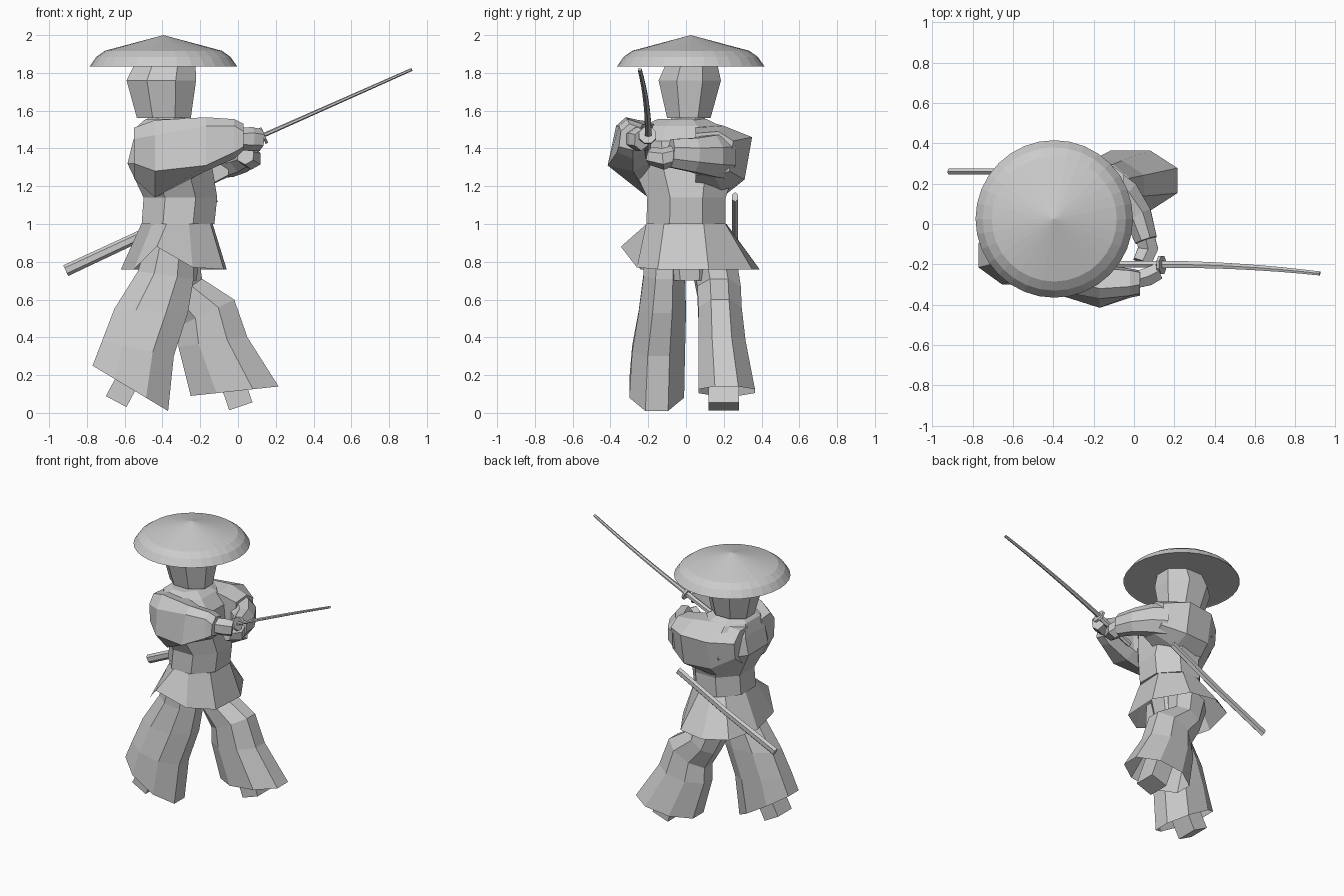
import bpy, bmesh, math
from mathutils import Vector

mat = bpy.data.materials.new("light grey")
mat.diffuse_color = (0.6, 0.6, 0.6, 1)


def loft(name, rings, cap=(True, True)):
    """Skin a list of point rings; optional start and end caps."""
    bm = bmesh.new()
    vs = [[bm.verts.new(p) for p in r] for r in rings]
    n = len(vs[0])
    for a, b in zip(vs, vs[1:]):
        for i in range(n):
            j = (i + 1) % n
            bm.faces.new((a[i], a[j], b[j], b[i]))
    if cap[0]:
        bm.faces.new(vs[0])
    if cap[1]:
        bm.faces.new(vs[-1])
    bmesh.ops.remove_doubles(bm, verts=bm.verts, dist=0.0001)
    bmesh.ops.recalc_face_normals(bm, faces=bm.faces)
    me = bpy.data.meshes.new(name)
    bm.to_mesh(me)
    bm.free()
    me.materials.append(mat)
    ob = bpy.data.objects.new(name, me)
    bpy.context.collection.objects.link(ob)
    return ob


def ring(c, u, v, n=8):
    """Polygon whose flat sides touch the extremes of the half axes u, v."""
    c, u, v = Vector(c), Vector(u), Vector(v)
    k = 1 / math.cos(math.pi / n)
    return [c + (u * math.cos(a) + v * math.sin(a)) * k
            for a in (math.tau * (i + 0.5) / n for i in range(n))]


def tube(name, pts, n=8):
    """Tube through points (x, y, z, horizontal radius, other radius)."""
    ps = [Vector(p[:3]) for p in pts]
    rings = []
    for i, p in enumerate(pts):
        t = (ps[min(i + 1, len(ps) - 1)] - ps[max(i - 1, 0)]).normalized()
        h = t.cross(Vector((0, 0, 1))).normalized()
        rings.append(ring(ps[i], h * p[3], h.cross(t) * p[4], n))
    return loft(name, rings)


def stack(name, rows, cap=(True, True)):
    """Rows of (x0, x1, y0, y1, z) make level eight-sided rings."""
    return loft(name, [ring(((a + b) / 2, (c + d) / 2, z), ((b - a) / 2, 0, 0),
                            (0, (d - c) / 2, 0)) for a, b, c, d, z in rows], cap)


def trouser(name, rows):
    """Rows of (back x, back z, front x, front z, centre y, half width)."""
    rings = []
    for xb, zb, xf, zf, y, hy in rows:
        rings.append(ring(((xb + xf) / 2, y, (zb + zf) / 2),
                          ((xf - xb) / 2, 0, (zf - zb) / 2), (0, hy, 0)))
    return loft(name, rings, (True, False))


def sections(name, rows):
    """Rows of (x, [(y, z), ...]) joined along x."""
    return loft(name, [[(x, y, z) for y, z in pts] for x, pts in rows])


# wide conical hat with a nearly flat underside
profile = [(0.0, 2.0), (0.31, 1.917), (0.355, 1.885), (0.39, 1.835),
           (0.38, 1.838), (0.0, 1.85)]
loft("hat", [[(-0.395 + r * math.cos(math.tau * i / 32),
               0.025 + r * math.sin(math.tau * i / 32), z) for i in range(32)]
             for r, z in profile], (False, False))

# head and neck
stack("head", [(-0.535, -0.25, -0.10, 0.13, 1.56), (-0.59, -0.222, -0.145, 0.185, 1.76),
               (-0.545, -0.225, -0.105, 0.165, 1.85)])
stack("neck", [(-0.48, -0.28, -0.08, 0.10, 1.45), (-0.48, -0.28, -0.08, 0.10, 1.58)])

# jacket body with waist
stack("jacket", [(-0.51, -0.125, -0.21, 0.21, 1.0), (-0.50, -0.11, -0.205, 0.21, 1.14),
                 (-0.585, -0.14, -0.29, 0.27, 1.32), (-0.555, -0.15, -0.29, 0.26, 1.44),
                 (-0.53, -0.22, -0.23, 0.18, 1.52), (-0.49, -0.28, -0.15, 0.11, 1.555)])

# flared jacket skirt, lifted over the right thigh
hem = [(-0.43, -0.345, 0.88), (-0.24, -0.26, 0.77), (-0.075, -0.15, 0.76),
       (-0.06, 0.12, 0.76), (-0.20, 0.35, 0.76), (-0.40, 0.39, 0.76),
       (-0.56, 0.30, 0.76), (-0.62, 0.05, 0.76), (-0.55, -0.24, 0.76)]
waist = []
for x, y, z in hem:
    a = math.atan2(y, x + 0.315)
    waist.append((-0.315 + 0.20 * math.cos(a), 0.22 * math.sin(a), 1.0))
loft("jacket_skirt", [waist, hem], (True, False))

# hips and wide trousers
stack("hips", [(-0.42, -0.22, -0.10, 0.14, 0.70), (-0.47, -0.18, -0.16, 0.18, 0.98)])
trouser("right_trouser_leg", [
    (-0.47, 0.95, -0.24, 0.90, -0.11, 0.11), (-0.53, 0.75, -0.235, 0.71, -0.115, 0.11),
    (-0.655, 0.55, -0.265, 0.53, -0.125, 0.125), (-0.72, 0.38, -0.34, 0.30, -0.145, 0.14),
    (-0.77, 0.25, -0.37, 0.01, -0.155, 0.145)])
trouser("left_trouser_leg", [
    (-0.47, 0.78, -0.22, 0.90, 0.14, 0.12), (-0.38, 0.58, -0.19, 0.71, 0.175, 0.115),
    (-0.31, 0.46, -0.02, 0.60, 0.18, 0.115), (-0.315, 0.35, 0.05, 0.40, 0.19, 0.125),
    (-0.25, 0.09, 0.215, 0.14, 0.215, 0.15)])

# feet under the hems
tube("right_foot", [(-0.49, -0.155, 0.35, 0.08, 0.06), (-0.645, -0.155, 0.06, 0.08, 0.062)], 4)
tube("left_foot", [(-0.11, 0.20, 0.40, 0.08, 0.065), (0.015, 0.20, 0.035, 0.08, 0.065)], 4)

# right sleeve, deep at the shoulder, narrowing to the cuff
sections("right_sleeve", [
    (-0.55, [(-0.14, 1.24), (-0.24, 1.32), (-0.25, 1.45), (-0.20, 1.51), (-0.10, 1.50), (-0.08, 1.25)]),
    (-0.44, [(-0.20, 1.14), (-0.33, 1.28), (-0.32, 1.47), (-0.25, 1.55), (-0.10, 1.53), (-0.10, 1.14)]),
    (-0.17, [(-0.28, 1.28), (-0.415, 1.31), (-0.37, 1.52), (-0.32, 1.565), (-0.22, 1.53), (-0.20, 1.32)]),
    (-0.02, [(-0.28, 1.345), (-0.365, 1.38), (-0.355, 1.52), (-0.31, 1.555), (-0.23, 1.53), (-0.22, 1.39)]),
    (0.03, [(-0.28, 1.39), (-0.355, 1.41), (-0.345, 1.49), (-0.30, 1.53), (-0.24, 1.51), (-0.23, 1.41)])])

# left upper sleeve and forearm
sections("left_upper_sleeve", [
    (-0.54, [(0.10, 1.24), (0.20, 1.32), (0.21, 1.43), (0.14, 1.50), (0.05, 1.50), (0.05, 1.24)]),
    (-0.40, [(0.19, 1.14), (0.29, 1.24), (0.33, 1.45), (0.16, 1.53), (0.05, 1.53), (0.05, 1.14)]),
    (-0.20, [(0.19, 1.18), (0.31, 1.235), (0.35, 1.46), (0.20, 1.52), (0.05, 1.51), (0.05, 1.18)]),
    (-0.05, [(0.15, 1.25), (0.23, 1.28), (0.25, 1.44), (0.17, 1.49), (0.05, 1.48), (0.05, 1.26)])])
tube("left_forearm", [
    (-0.13, 0.18, 1.36, 0.10, 0.12), (-0.05, 0.13, 1.36, 0.09, 0.11),
    (0.02, 0.04, 1.365, 0.07, 0.09), (0.06, -0.08, 1.375, 0.055, 0.075)])

# hands on the grip
tube("right_hand", [(0.0, -0.28, 1.45, 0.04, 0.05), (0.07, -0.26, 1.45, 0.045, 0.055),
                    (0.12, -0.235, 1.445, 0.04, 0.05)], 6)
tube("left_hand", [(0.05, -0.04, 1.37, 0.045, 0.045), (0.07, -0.12, 1.345, 0.05, 0.05),
                   (0.04, -0.19, 1.36, 0.045, 0.04)], 6)

# sword: grip, guard and curved blade
tube("sword_grip", [(-0.13, -0.20, 1.35, 0.016, 0.018), (0.14, -0.20, 1.47, 0.016, 0.018)], 6)
tube("sword_guard", [(0.128, -0.203, 1.465, 0.045, 0.045), (0.142, -0.203, 1.471, 0.045, 0.045)])
blade = []
for i in range(9):
    t = i / 8
    blade.append((0.14 + 0.78 * t, -0.20 - 0.045 * t * t, 1.472 + 0.346 * t,
                  0.018 - 0.008 * t, 0.010 - 0.003 * t))
tube("sword_blade", blade, 6)

# scabbard at the left hip
tube("scabbard", [(-0.912, 0.26, 0.753, 0.016, 0.027), (-0.50, 0.26, 0.945, 0.016, 0.025),
                  (-0.12, 0.26, 1.143, 0.016, 0.025)], 6)
